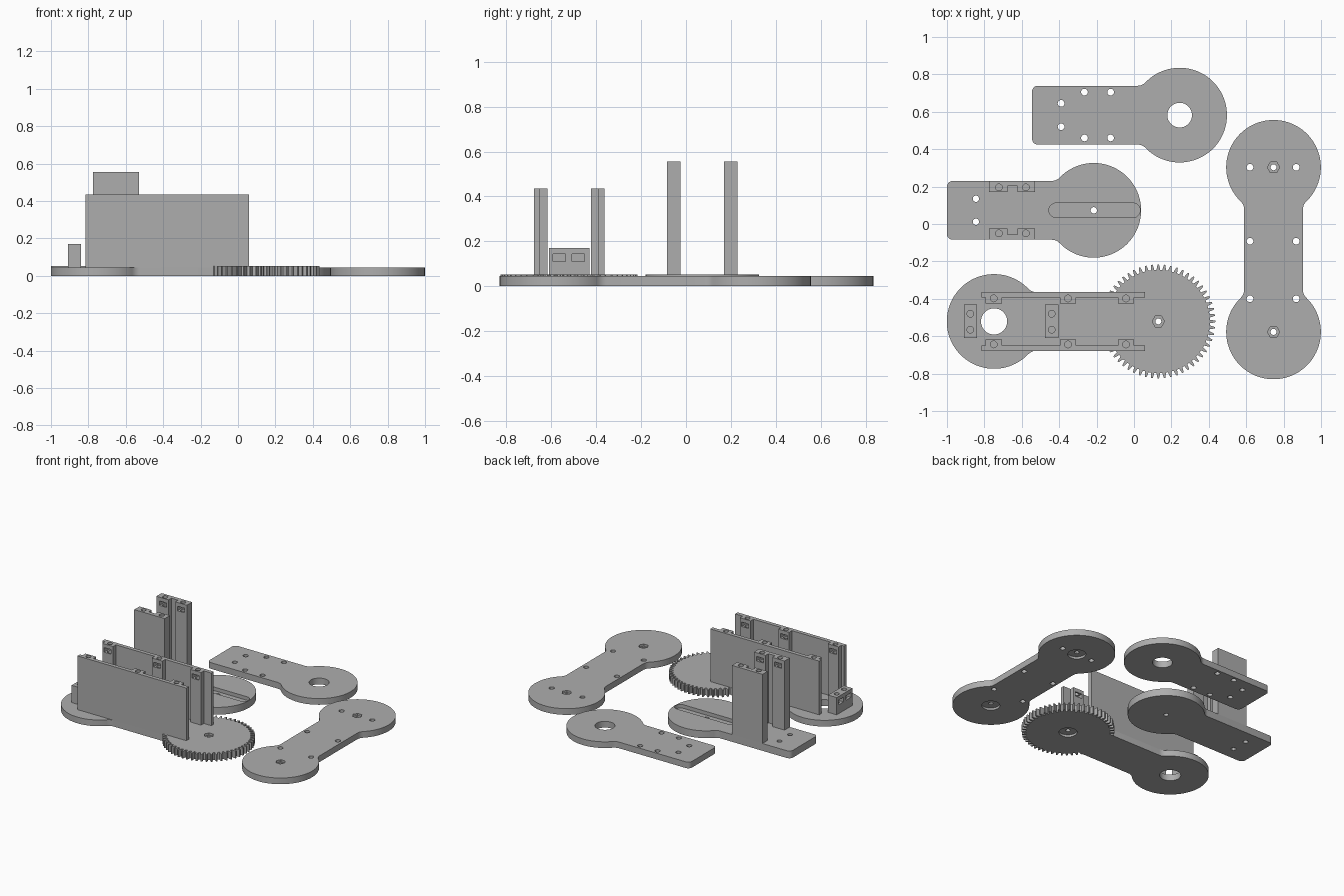
import bpy, bmesh, math

if "Cube" in bpy.data.objects:
    bpy.data.objects.remove(bpy.data.objects["Cube"])

GREY = bpy.data.materials.new("plain grey")
GREY.diffuse_color = (0.42, 0.42, 0.42, 1)
GREY.use_nodes = True
GREY.node_tree.nodes["Principled BSDF"].inputs["Base Color"].default_value = GREY.diffuse_color
R, H, F = 0.253, 0.157, 0.06          # disc radius, bar half width, fillet radius
T, T2 = 0.045, 0.053                  # thin and thick plate heights


def arc(cx, cy, r, a0, a1, n):
    return [(cx + r * math.cos(a0 + (a1 - a0) * i / n),
             cy + r * math.sin(a0 + (a1 - a0) * i / n)) for i in range(n + 1)]


def circle(cx, cy, r, n=32):
    return arc(cx, cy, r, 0, 2 * math.pi, n)[:-1]


def rect(x0, x1, y0, y1):
    return [(x0, y0), (x1, y0), (x1, y1), (x0, y1)]


def prisms(name, items):
    """One object from (outline, bottom, top) prisms."""
    bm = bmesh.new()
    for pts, z0, z1 in items:
        low = [bm.verts.new((x, y, z0)) for x, y in pts]
        high = [bm.verts.new((x, y, z1)) for x, y in pts]
        bm.faces.new(low[::-1])
        bm.faces.new(high)
        n = len(pts)
        for i in range(n):
            j = (i + 1) % n
            bm.faces.new((low[i], low[j], high[j], high[i]))
    bmesh.ops.recalc_face_normals(bm, faces=bm.faces[:])
    me = bpy.data.meshes.new(name)
    bm.to_mesh(me)
    bm.free()
    me.materials.append(GREY)
    ob = bpy.data.objects.new(name, me)
    bpy.context.collection.objects.link(ob)
    return ob


def cut(ob, items):
    """Subtract a group of separate prisms."""
    tool = prisms("cutter", items)
    mod = ob.modifiers.new("cut", 'BOOLEAN')
    mod.operation, mod.solver, mod.object = 'DIFFERENCE', 'EXACT', tool
    deps = bpy.context.evaluated_depsgraph_get()
    me = bpy.data.meshes.new_from_object(ob.evaluated_get(deps))
    ob.modifiers.clear()
    ob.data = me
    bpy.data.objects.remove(tool)


def holes(points, r=0.018):
    return [(circle(x, y, r, 24), -0.1, 0.1) for x, y in points]


# Fillet geometry where a straight bar meets a disc
FX = math.sqrt((R + F) ** 2 - (H + F) ** 2)
FA = math.atan2(H + F, FX)


def lever(cx, cy, x_end, corner=0.03):
    """Disc with a filleted bar reaching left to x_end."""
    upper = arc(cx, cy, R, 0, math.pi - FA, 40)[:-1]
    upper += arc(cx - FX, cy + H + F, F, -FA, -math.pi / 2, 6)
    upper += arc(x_end + corner, cy + H - corner, corner, math.pi / 2, math.pi, 5)
    return upper + [(x, 2 * cy - y) for x, y in upper[:0:-1]]


def wall(name, x0, x1, y_out, side, ribs, z0, z1, hole_x):
    """Upright panel with inward ribs, screw holes and nut slots."""
    y_in, y_rib = y_out + side * 0.028, y_out + side * 0.06
    pts = [(x0, y_out)]
    for a, b in ribs:
        pts += [(a, y_in), (a, y_rib), (b, y_rib), (b, y_in)]
    if ribs[0][0] > x0:
        pts.insert(1, (x0, y_in))
    else:
        pts.pop(1)
    if ribs[-1][1] < x1:
        pts.append((x1, y_in))
    else:
        pts.pop()
    pts.append((x1, y_out))
    ob = prisms(name, [(pts, z0, z1)])
    yh = y_out + side * 0.034
    cut(ob, [(circle(x, yh, 0.018, 20), z1 - 0.1, z1 + 0.05) for x in hole_x])
    ya, yb = sorted((y_out + side * 0.012, y_rib + side * 0.02))
    cut(ob, [(rect(x - 0.028, x + 0.028, ya, yb), z1 - 0.06, z1 - 0.027) for x in hole_x])
    return ob


# Back lever plate with bore and screw holes
a = prisms("bored_lever", [(lever(0.244, 0.582, -0.545), 0, T)])
cut(a, holes([(-0.39, 0.645), (-0.39, 0.52)] +
             [(x, y) for x in (-0.265, -0.125) for y in (0.705, 0.46)]) +
    [(circle(0.244, 0.582, 0.066, 40), -0.1, 0.1)])

# Slotted lever plate
bx, by = -0.215, 0.073
b = prisms("slotted_lever", [(lever(bx, by, -1.0), 0, T2)])
slot = (arc(-0.006, by, 0.039, -math.pi / 2, math.pi / 2, 12) +
        arc(-0.416, by, 0.039, math.pi / 2, 1.5 * math.pi, 12))
cut(b, [(slot, 0.027, 0.1)])
cut(b, holes([(bx, by), (-0.845, 0.135), (-0.845, 0.012)], 0.017))

# Tall pair of ribbed walls on the slotted lever
for nm, s in (("tall_wall_front", 1), ("tall_wall_back", -1)):
    wall(nm, -0.775, -0.53, by - s * H, s, [(-0.775, -0.677), (-0.623, -0.53)],
         T2, 0.555, (-0.722, -0.578))

# Geared lever: disc and bar
cx, cy, gx = -0.748, -0.521, 0.13
shape = [(2 * cx - x, y) for x, y in lever(cx, cy, 2 * cx + 0.05)]
c = prisms("gear_arm", [(shape, 0, T)])
cut(c, [(circle(cx, cy, 0.07, 40), -0.1, 0.1)])

# Gear wheel
teeth, gear = 56, []
for i in range(teeth):
    for k, r in ((-0.30, 0.276), (-0.24, 0.288), (-0.11, 0.305),
                 (0.11, 0.305), (0.24, 0.288), (0.30, 0.276)):
        t = 2 * math.pi * (i + k) / teeth
        gear.append((gx + r * math.cos(t), cy + r * math.sin(t)))
g = prisms("gear_wheel", [(gear, 0, T2)])


def pivots(ob, centres, top):
    """Hex nut pocket above, round recess below, bolt hole through."""
    cut(ob, [(circle(x, y, 0.033, 6), top - 0.016, 0.1) for x, y in centres] +
        [(circle(x, y, 0.06, 32), -0.1, 0.016) for x, y in centres])
    cut(ob, holes(centres, 0.016))


pivots(g, [(gx, cy)], T2)

# Long pair of ribbed walls on the geared lever
for nm, s in (("long_wall_front", 1), ("long_wall_back", -1)):
    wall(nm, -0.815, 0.06, cy - s * H, s,
         [(x - 0.043, x + 0.043) for x in (-0.75, -0.353, -0.043)],
         T, 0.435, (-0.75, -0.353, -0.043))

# Small mounting blocks with screw holes and nut slots
for nm, x0, s in (("end_block", -0.91, -1), ("middle_block", -0.475, 1)):
    x1, ys = x0 + 0.07, (-0.48, -0.565)
    ob = prisms(nm, [(rect(x0, x1, -0.61, -0.43), T, 0.17)])
    xm = (x0 + x1) / 2
    cut(ob, [(circle(xm, y, 0.018, 20), 0.08, 0.3) for y in ys])
    xa, xb = sorted((xm - s * 0.025, xm + s * 0.08))
    cut(ob, [(rect(xa, xb, y - 0.028, y + 0.028), 0.11, 0.143) for y in ys])

# Double ended link plate
dx, d0, d1 = 0.746, -0.577, 0.303
quarter = [(dx + y, d1 + x) for x, y in
           arc(0, 0, R, 0, math.pi - FA, 40)[:-1] + arc(-FX, H + F, F, -FA, -math.pi / 2, 6)]
mid = (d0 + d1) / 2
half = quarter + [(x, 2 * mid - y) for x, y in quarter[::-1]]
link = half + [(2 * dx - x, y) for x, y in half[-2:0:-1]]
d = prisms("double_link", [(link, 0, T)])
cut(d, holes([(x, y) for x in (0.62, 0.867) for y in (0.303, -0.092, -0.4)]))
pivots(d, [(dx, d0), (dx, d1)], T)

# Smooth rounded edges, keep corners sharp
for ob in list(bpy.context.scene.objects):
    bpy.ops.object.select_all(action='DESELECT')
    ob.select_set(True)
    bpy.context.view_layer.objects.active = ob
    bpy.ops.object.shade_smooth_by_angle(angle=math.radians(25))
